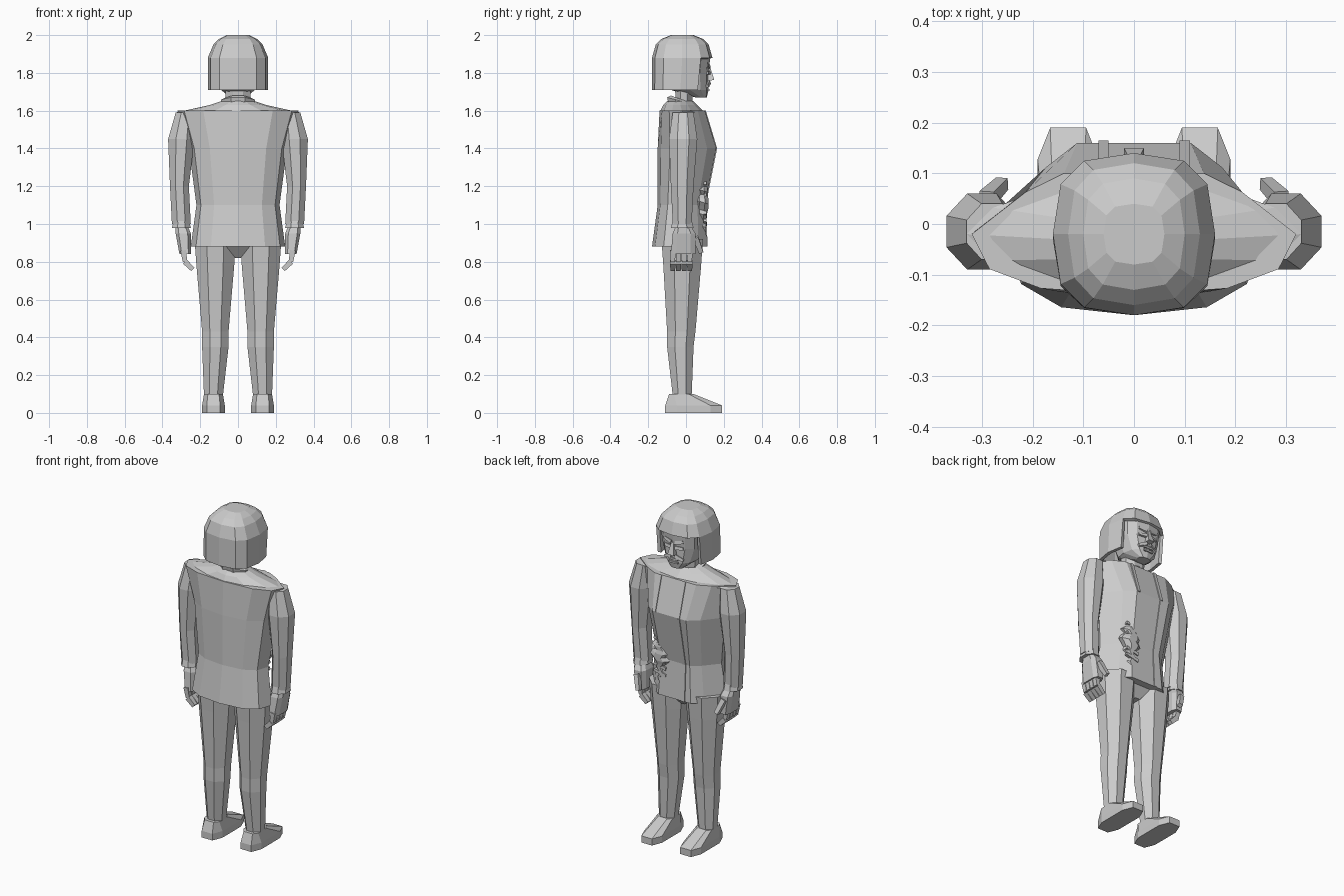
import bpy, bmesh, math, random
from collections import namedtuple
from mathutils import Vector, Matrix

random.seed(4)
cube = bpy.data.objects.get("Cube")
if cube:
    bpy.data.objects.remove(cube, do_unlink=True)

grey = bpy.data.materials.new("plain grey")
grey.use_nodes = True
tone = (.6, .6, .6, 1)
grey.diffuse_color = tone
grey.node_tree.nodes["Principled BSDF"].inputs["Base Color"].default_value = tone

Ring = namedtuple("Ring", "height width back front centre", defaults=[0])


def finish(name, bm):
    """Turn a bmesh into a flat-shaded grey object."""
    bmesh.ops.recalc_face_normals(bm, faces=bm.faces)
    mesh = bpy.data.meshes.new(name)
    bm.to_mesh(mesh)
    bm.free()
    mesh.materials.append(grey)
    part = bpy.data.objects.new(name, mesh)
    bpy.context.collection.objects.link(part)
    return part


def outline(sides, power, offset=0):
    """Rounded-square outline from the back centre; a lower power is squarer."""
    points = []
    for i in range(sides):
        angle = math.tau * (i + offset) / sides
        x, y = math.sin(angle), -math.cos(angle)
        points.append((math.copysign(abs(x) ** power, x), math.copysign(abs(y) ** power, y)))
    reach = max(x for x, y in points)
    return [(x / reach, y / reach) for x, y in points]


limb = outline(sides=8, power=1, offset=.5)
boxy = outline(sides=8, power=.6, offset=.5)
rounded = outline(sides=12, power=.8)
bob = outline(sides=12, power=.7)
lens = outline(sides=12, power=1.2)
# The coat has a narrow flat front and sloping sides
coat = [(x * .75, min(1, y * 1.2)) if y > .1 else (x, y) for x, y in rounded]


def loft(name, shape, rings, side=1, tilt=0, opening=()):
    """Skin rings of one outline; opening lists sides left out of the lowest band."""
    bm = bmesh.new()
    loops = []
    for ring in rings:
        middle, depth = (ring.back + ring.front) / 2, (ring.front - ring.back) / 2
        loops.append([bm.verts.new((side * (ring.centre + ring.width * x),
                                    middle + depth * y, ring.height - tilt * y))
                      for x, y in shape])
    for lower, upper in zip(loops, loops[1:]):
        for i in range(len(shape)):
            if lower is loops[0] and i in opening:
                continue
            j = (i + 1) % len(shape)
            bm.faces.new((lower[i], lower[j], upper[j], upper[i]))
    if not opening:
        bm.faces.new(loops[0])
    bm.faces.new(loops[-1])
    return finish(name, bm)


def bar(name, start, end, width, depth, taper=.8):
    """Tapered box between two points."""
    start, end = Vector(start), Vector(end)
    along = end - start
    bm = bmesh.new()
    bmesh.ops.create_cube(bm, size=1)
    for v in bm.verts:
        scale = taper if v.co.z > 0 else 1
        v.co = Vector((v.co.x * width * scale, v.co.y * depth * scale, v.co.z * along.length))
    turn = Vector((0, 0, 1)).rotation_difference(along.normalized()).to_matrix().to_4x4()
    bm.transform(Matrix.Translation((start + end) / 2) @ turn)
    return finish(name, bm)


# Coat body, shoulder yoke, collar and neck
coat_rings = [
    Ring(height=.88, width=.25, back=-.18, front=.11),
    Ring(height=1.1, width=.22, back=-.15, front=.1),
    Ring(height=1.4, width=.26, back=-.15, front=.16),
    Ring(height=1.6, width=.32, back=-.14, front=.1),
]
loft("coat_body", coat, coat_rings)
loft("shoulder_yoke", lens, [
    Ring(height=1.59, width=.33, back=-.14, front=.1),
    Ring(height=1.63, width=.15, back=-.12, front=.06),
    Ring(height=1.65, width=.09, back=-.1, front=.04),
])
loft("collar", limb, [
    Ring(height=1.6, width=.08, back=-.09, front=.05),
    Ring(height=1.65, width=.09, back=-.1, front=.05),
    Ring(height=1.66, width=.07, back=-.08, front=.03),
], tilt=.02)
loft("neck", limb, [
    Ring(height=1.6, width=.06, back=-.05, front=.03),
    Ring(height=1.74, width=.07, back=-.06, front=.04),
])

# Coat front edge and shoulder strap follow the coat rings
for name, x, rings in (("coat_front_edge", -.06, coat_rings),
                       ("shoulder_strap", .1, coat_rings[2:])):
    for lower, upper in zip(rings, rings[1:]):
        bar(name, (x, lower.front, lower.height), (x, upper.front, upper.height),
            width=.02, depth=.01, taper=1)

# Gathered cord hanging on the coat front
folds = []
for i in range(16):
    t = i / 16
    swell = (.02 + .04 * math.sin(math.pi * t) ** 2) * random.uniform(.7, 1.1)
    folds.append(Ring(height=.97 + t / 3, width=swell, back=.05, front=.1 + swell / 3,
                      centre=.1 + .01 * math.sin(i * 2)))
loft("hanging_cord", limb, folds, tilt=.01)
for i in range(6):
    height = 1 + i / 24
    bar("cord_wrap", (.06, .1, height), (.14, .1, height + random.uniform(-.03, .03)),
        width=.02, depth=.02)

# Head with a narrow chin
loft("head", rounded, [
    Ring(height=1.67, width=.04, back=.05, front=.11),
    Ring(height=1.71, width=.09, back=-.08, front=.12),
    Ring(height=1.8, width=.12, back=-.1, front=.12),
    Ring(height=1.9, width=.13, back=-.1, front=.13),
])
bar("nose", (0, .13, 1.76), (0, .12, 1.83), width=.04, depth=.04, taper=.4)
for name, height in (("upper_lip", 1.73), ("lower_lip", 1.71)):
    bar(name, (-.03, .12, height), (.03, .12, height), width=.01, depth=.01, taper=1)
for side in (1, -1):
    for name, inner, outer in (("brow", 1.83, 1.84), ("eye", 1.8, 1.8), ("moustache", 1.75, 1.73)):
        bar(name, (side * .01, .12, inner), (side * .06, .11, outer), width=.02, depth=.02)

# Bobbed hair, open around the face
hair = loft("hair", bob, [
    Ring(height=1.71, width=.16, back=-.18, front=.12),
    Ring(height=1.88, width=.16, back=-.18, front=.14),
    Ring(height=1.95, width=.13, back=-.16, front=.12),
    Ring(height=1.98, width=.1, back=-.13, front=.09),
    Ring(height=2, width=.06, back=-.08, front=.04),
], opening=range(4, 8))
shell = hair.modifiers.new("thickness", "SOLIDIFY")
shell.thickness = .02
shell.offset = -1

for side, label in ((1, "left_"), (-1, "right_")):
    # Sleeve and flared cuff
    loft(label + "sleeve", limb, [
        Ring(height=1, width=.05, back=-.07, front=.03, centre=.3),
        Ring(height=1.2, width=.05, back=-.08, front=.04, centre=.31),
        Ring(height=1.45, width=.07, back=-.09, front=.06, centre=.3),
        Ring(height=1.59, width=.05, back=-.07, front=.04, centre=.28),
    ], side)
    loft(label + "cuff", limb, [
        Ring(height=.98, width=.05, back=-.08, front=.04, centre=.3),
        Ring(height=1.02, width=.04, back=-.07, front=.03, centre=.3),
    ], side)
    # Palm, wrist, curled fingers and thumb
    loft(label + "hand", boxy, [
        Ring(height=.84, width=.03, back=-.08, front=.05, centre=.28),
        Ring(height=.95, width=.04, back=-.07, front=.05, centre=.29),
        Ring(height=1, width=.03, back=-.05, front=.02, centre=.3),
    ], side)
    for i in range(4):
        y = i * .03 - .07
        knuckle = (side * .28, y, .8)
        bar(label + "finger", (side * .29, y, .86), knuckle, width=.03, depth=.03)
        bar(label + "fingertip", knuckle, (side * .24, y, .76), width=.03, depth=.03)
    bar(label + "thumb", (side * .29, .05, .93), (side * .26, .08, .85), width=.03, depth=.03)
    # Trouser leg with a slight knee
    loft(label + "leg", limb, [
        Ring(height=.09, width=.05, back=-.07, front=.03, centre=.13),
        Ring(height=.35, width=.07, back=-.1, front=.04, centre=.12),
        Ring(height=.43, width=.07, back=-.1, front=.05, centre=.12),
        Ring(height=.78, width=.1, back=-.12, front=.08, centre=.12),
        Ring(height=.92, width=.11, back=-.13, front=.09, centre=.12),
    ], side)
    # Low shoe with a long toe
    loft(label + "shoe", boxy, [
        Ring(height=0, width=.06, back=-.11, front=.19, centre=.13),
        Ring(height=.04, width=.06, back=-.11, front=.19, centre=.13),
        Ring(height=.1, width=.05, back=-.09, front=.04, centre=.13),
    ], side)

# Trouser seat joining the legs
loft("trouser_seat", limb, [
    Ring(height=.82, width=.03, back=-.06, front=.03),
    Ring(height=.9, width=.2, back=-.13, front=.08),
])
